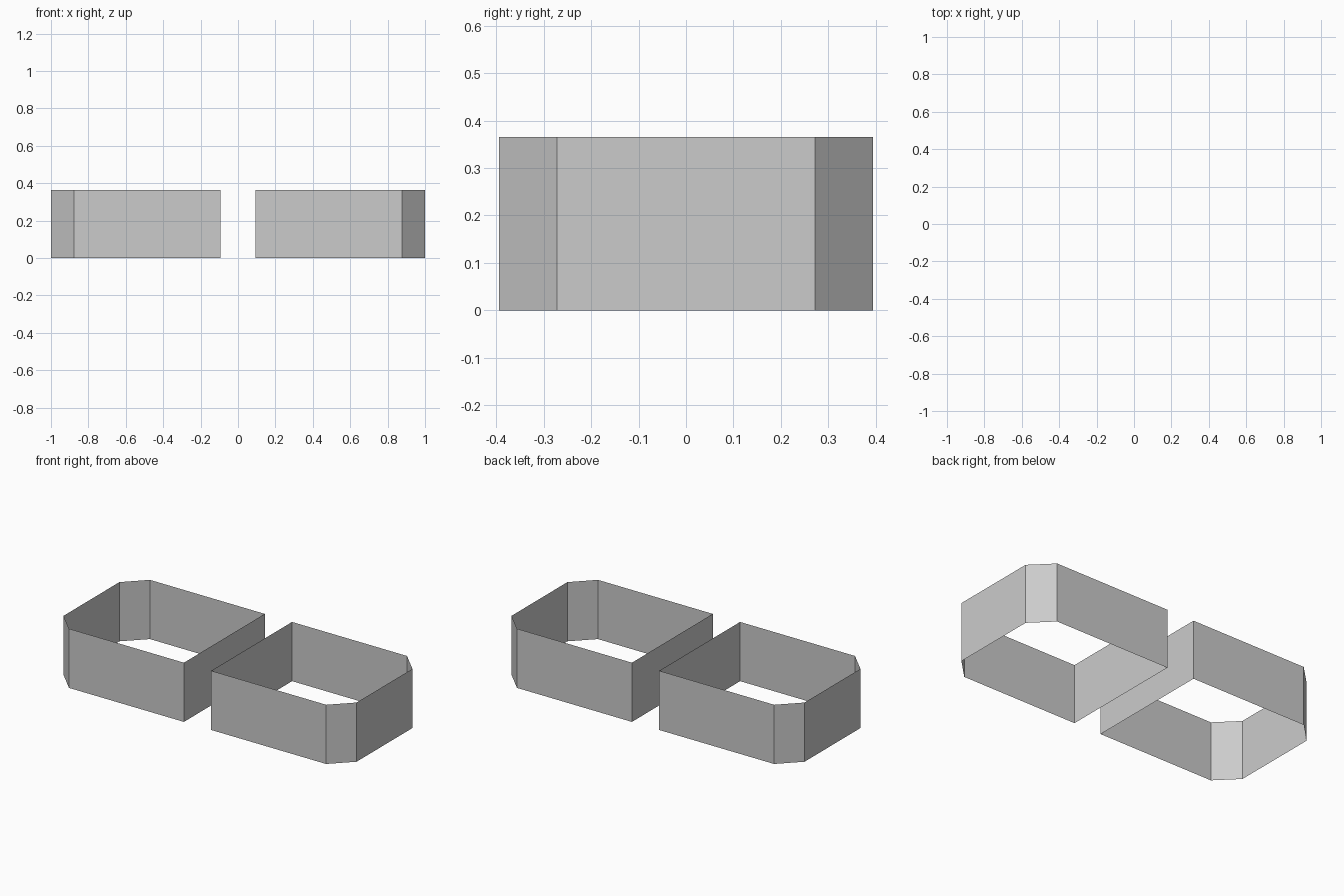
import bpy
from mathutils import Vector

if "Cube" in bpy.data.objects:
    bpy.data.objects.remove(bpy.data.objects["Cube"])

HEIGHT = 0.365
# Plan of one hollow block, counter-clockwise, chamfered at its outer end
PLAN = [(0.093, -0.394), (0.877, -0.394), (0.9995, -0.272),
        (0.9995, 0.272), (0.877, 0.394), (0.093, 0.394)]
# Floor by floor window heights
ROWS = [(0.02, 0.06), (0.14, 0.18), (0.26, 0.30)]


def make_object(name, verts, faces):
    mesh = bpy.data.meshes.new(name)
    mesh.from_pydata(verts, [], faces)
    mesh.update()
    ob = bpy.data.objects.new(name, mesh)
    bpy.context.collection.objects.link(ob)
    # Second block is the mirror image across the central gap
    mod = ob.modifiers.new("mirror_block", "MIRROR")
    mod.use_axis = (True, False, False)
    mod.use_clip = False
    mod.use_mirror_merge = False
    return ob


def windows(name, start, end, spans):
    """Flush panes on the wall start-end; spans are distances from start."""
    a, b = Vector(start), Vector(end)
    d = (b - a).normalized()
    a = a + Vector((d.y, -d.x)) * 0.0005
    verts, faces = [], []
    for s0, s1 in spans:
        for z0, z1 in ROWS:
            n = len(verts)
            p, q = a + d * s0, a + d * s1
            verts += [(p.x, p.y, z0), (q.x, q.y, z0), (q.x, q.y, z1), (p.x, p.y, z1)]
            faces.append((n, n + 1, n + 2, n + 3))
    make_object(name, verts, faces)


def run(first, count, width=0.05, pitch=0.06):
    return [(first + i * pitch, first + i * pitch + width) for i in range(count)]


# Outer walls, open at top and bottom
n = len(PLAN)
make_object("block_walls",
            [(x, y, z) for z in (0, HEIGHT) for x, y in PLAN],
            [(i, (i + 1) % n, (i + 1) % n + n, i + n) for i in range(n)])

# Windows on the long front and back walls
long_spans = run(0.187, 4) + run(0.607, 3)
length = PLAN[1][0] - PLAN[0][0]
windows("front_windows", PLAN[0], PLAN[1], long_spans)
windows("back_windows", PLAN[4], PLAN[5], [(length - b, length - a) for a, b in long_spans])

# Windows on the chamfered corners
corner_spans = [(0.02, 0.07), (0.103, 0.153)]
windows("front_corner_windows", PLAN[1], PLAN[2], corner_spans)
windows("back_corner_windows", PLAN[3], PLAN[4], corner_spans)

# Windows on the end wall, in two groups
windows("end_windows", PLAN[2], PLAN[3], run(0.006, 3, 0.052) + run(0.366, 3, 0.052))
